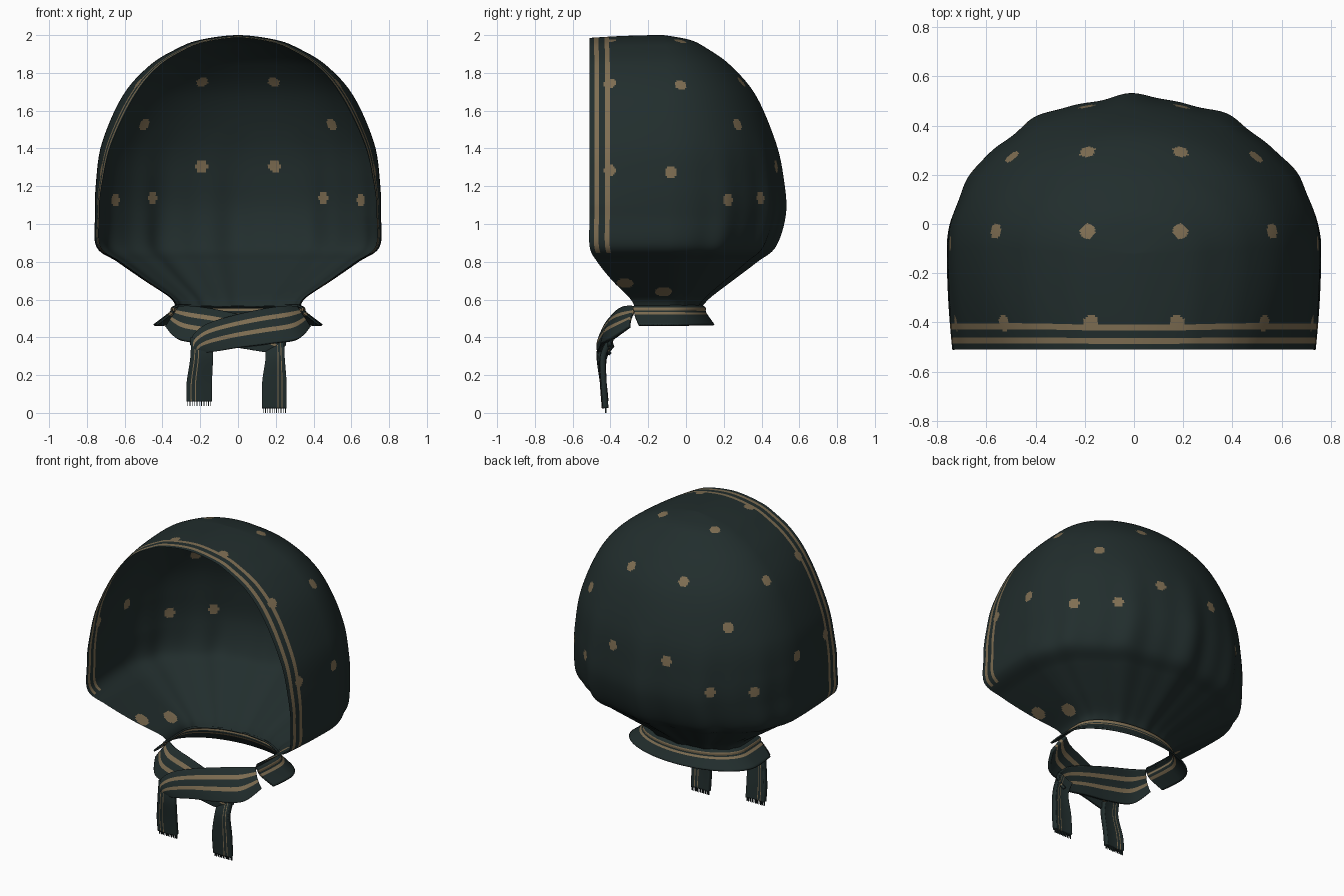
import bpy, bmesh, math
from mathutils import Vector

if "Cube" in bpy.data.objects:
    bpy.data.objects.remove(bpy.data.objects["Cube"])


def material(name, rgb):
    m = bpy.data.materials.new(name)
    m.diffuse_color = (*rgb, 1)
    m.use_nodes = True
    m.node_tree.nodes["Principled BSDF"].inputs["Base Color"].default_value = m.diffuse_color
    return m


DARK = material("dark teal cloth", (0.0155, 0.0265, 0.026))
GOLD = material("dull gold print", (0.21, 0.155, 0.085))


def catmull(knots, steps, start=0):
    """Smooth list of points through knots; start skips a phantom first knot."""
    out = []
    n = len(knots)
    for i in range(start, n - 1):
        a, b, c, d = (knots[max(0, min(n - 1, i + k))] for k in (-1, 0, 1, 2))
        for s in range(steps):
            t = s / steps
            out.append([0.5 * (2 * q + (r - p) * t + (2 * p - 5 * q + 4 * r - s_) * t * t
                               + (3 * q - p - 3 * r + s_) * t ** 3)
                        for p, q, r, s_ in zip(a, b, c, d)])
    out.append(list(knots[-1]))
    return out


def even(levels, count):
    """Resample levels to equal steps of length in height and half width."""
    d = [0]
    for a, b in zip(levels, levels[1:]):
        d.append(d[-1] + math.hypot(a[0] - b[0], a[1] - b[1]))
    out, k = [], 0
    for i in range(count):
        t = d[-1] * i / (count - 1)
        while k < len(d) - 2 and d[k + 1] < t:
            k += 1
        f = min(1, (t - d[k]) / (d[k + 1] - d[k]))
        out.append([p + (q - p) * f for p, q in zip(levels[k], levels[k + 1])])
    return out


def grid_object(name, rows, is_gold, thickness=0):
    """Sheet from rows of points; is_gold(row, column, centre) picks the printed faces."""
    nr, nc = len(rows), len(rows[0])
    verts = [p for r in rows for p in r]
    faces = [(i * nc + j, i * nc + j + 1, (i + 1) * nc + j + 1, (i + 1) * nc + j)
             for i in range(nr - 1) for j in range(nc - 1)]
    me = bpy.data.meshes.new(name)
    me.from_pydata(verts, [], faces)
    me.materials.append(DARK)
    me.materials.append(GOLD)
    for k, p in enumerate(me.polygons):
        p.use_smooth = True
        p.material_index = int(is_gold(k // (nc - 1), k % (nc - 1), p.center))
    bm = bmesh.new()
    bm.from_mesh(me)
    bmesh.ops.remove_doubles(bm, verts=bm.verts, dist=1e-5)
    bmesh.ops.recalc_face_normals(bm, faces=bm.faces)
    bm.to_mesh(me)
    bm.free()
    ob = bpy.data.objects.new(name, me)
    bpy.context.collection.objects.link(ob)
    if thickness:
        mod = ob.modifiers.new("thickness", 'SOLIDIFY')
        mod.thickness = thickness
        mod.offset = 0
    return ob


SIDE, BACK = 50, 190


def u_section(z, w, yf, yc, yb, pleat=0.0):
    """U-shaped cross-section: straight sides to the front rim, half ellipse at the back."""
    half = []
    narrow = 0.03 + 0.08 * max(0, min(1, (z - 1.1) / 0.6))
    for i in range(SIDE):
        f = 1 - i / SIDE
        sag = 0.015 * f * f * max(0, (z - 1.8) / 0.2)
        half.append(Vector((w * (1 - narrow * f * f), yc + (yf - yc) * f, z - sag)))
    left = [Vector((-p.x, p.y, p.z)) for p in reversed(half)]
    arc = []
    for i in range(BACK + 1):
        a = math.pi * i / BACK
        k = 1 + pleat * math.sin(a) * (math.cos(12 * (a - math.pi / 2)) - 0.5
                                       + 0.4 * math.cos(23 * a + 1))
        arc.append(Vector((w * math.cos(a) * k, yc + (yb - yc) * math.sin(a) * k, z)))
    return half + arc + left


# Hood: levels of (height, half width, front y, side y, back y); first one is a phantom
levels = [(1.975, -.2, -.51, -.12, .02), (2.0, 0, -.51, -.12, -.12), (1.975, .2, -.51, -.12, .02),
          (1.93, .32, -.51, -.11, .11), (1.84, .467, -.51, -.1, .235), (1.68, .61, -.51, -.1, .37),
          (1.43, .72, -.51, -.1, .475), (1.22, .752, -.51, -.1, .515), (1.05, .757, -.51, -.1, .52),
          (.88, .75, -.51, -.1, .465), (.80, .64, -.47, -.1, .37), (.7, .495, -.39, -.1, .24),
          (.61, .36, -.30, -.1, .125), (.56, .33, -.27, -.1, .08)]
rows = []
for lv in even(catmull(levels, 14, 1), 200):
    rows.append(u_section(*lv, 0.022 * max(0, min(1, (1.5 - lv[0]) / 0.6))))

# Polka dots (right half, mirrored), snapped to the cloth
dots = [(.19, .31, 1.76), (.19, .49, 1.31), (.5, .285, 1.53), (.45, .385, 1.14), (.62, .2, 1.13),
        (.57, -.03, 1.74), (.76, -.08, 1.27), (.19, -.03, 1.97), (.18, -.40, 1.97),
        (.52, -.40, 1.74), (.72, -.40, 1.28), (.4, -.12, .655), (.46, -.32, .70)]
surface = [p for r in rows for p in r if p.x >= 0]
dots = [min(surface, key=lambda p: (p - Vector(d)).length_squared) for d in dots]


def hood_print(i, j, c):
    e = min(j, 2 * SIDE + BACK - 1 - j)          # columns in from the front rim
    if c.z > 0.85 and (3 <= e <= 5 or 10 <= e <= 12):
        return True
    q = Vector((abs(c.x), c.y, c.z))
    return any((q - d).length < (0.032 if d.z > .8 else 0.045) for d in dots)


grid_object("hood", rows, hood_print)

# Collar flaring out below the gathered neck
collar = catmull([(.568, .325, -.27, -.1, .078), (.555, .35, -.28, -.1, .10),
                  (.535, .355, -.275, -.1, .10), (.51, .385, -.27, -.1, .115),
                  (.465, .445, -.25, -.1, .147)], 4)
grid_object("collar", [u_section(*c) for c in collar],
            lambda i, j, c: i in (4, 5, 6, 9, 10), 0.01)


def ribbon(name, edges, stripes, bulge, thickness, steps=8, across=24):
    """Cloth strip between paired edge points, with stripes along its length."""
    rws = []
    for e in catmull(edges, steps):
        a, b = Vector(e[:3]), Vector(e[3:])
        rws.append([a.lerp(b, v / across) + Vector((0, -bulge * math.sin(math.pi * v / across), 0))
                    for v in range(across + 1)])
    return grid_object(name, rws, lambda i, j, c: any(lo <= j < hi for lo, hi in stripes), thickness)


# Crossed front bands, and the two hanging tails with fringe
band = [(.31, -.26, .56, .38, -.30, .455), (.23, -.32, .56, .315, -.40, .39),
        (.10, -.36, .54, .16, -.44, .365), (-.05, -.395, .505, .0, -.45, .345),
        (-.17, -.425, .465, -.12, -.46, .325), (-.235, -.445, .41, -.18, -.46, .32),
        (-.25, -.45, .36, -.2, -.45, .31)]
tails = {"left": (-.25, -.135, -.27, -.14, .062), "right": (.245, .15, .255, .13, .025)}
for side, s, dy in (("left", 1, 0), ("right", -1, .05)):
    n = len(band) - 1
    ribbon(side + "_band", [(s * a, b + dy * i / n, c, s * d, e + dy * i / n, f)
                            for i, (a, b, c, d, e, f) in enumerate(band)],
           [(5, 8), (13, 16)], .012, .018)
    x0, x1, x2, x3, zb = tails[side]
    ribbon(side + "_tail", [(x0, dy - .445, .40, x1, dy - .44, .36),
                            (x0, dy / 3 - .455, .30, x1, dy / 3 - .45, .29),
                            (x2, -.435, .16, x3, -.435, .16), (x2, -.425, zb, x3, -.425, zb)],
           [(4, 5), (8, 9)], .006, .03)
    bm = bmesh.new()
    for k in range(11):
        r = bmesh.ops.create_cube(bm, size=1)
        for v in r["verts"]:
            v.co = Vector((v.co.x * .004 + x2 + (x3 - x2) * (k + .3) / 10.6,
                           v.co.y * .008 - .425, v.co.z * .025 + zb - .0125))
    me = bpy.data.meshes.new(side + "_fringe")
    bm.to_mesh(me)
    bm.free()
    me.materials.append(DARK)
    bpy.context.collection.objects.link(bpy.data.objects.new(side + "_fringe", me))
